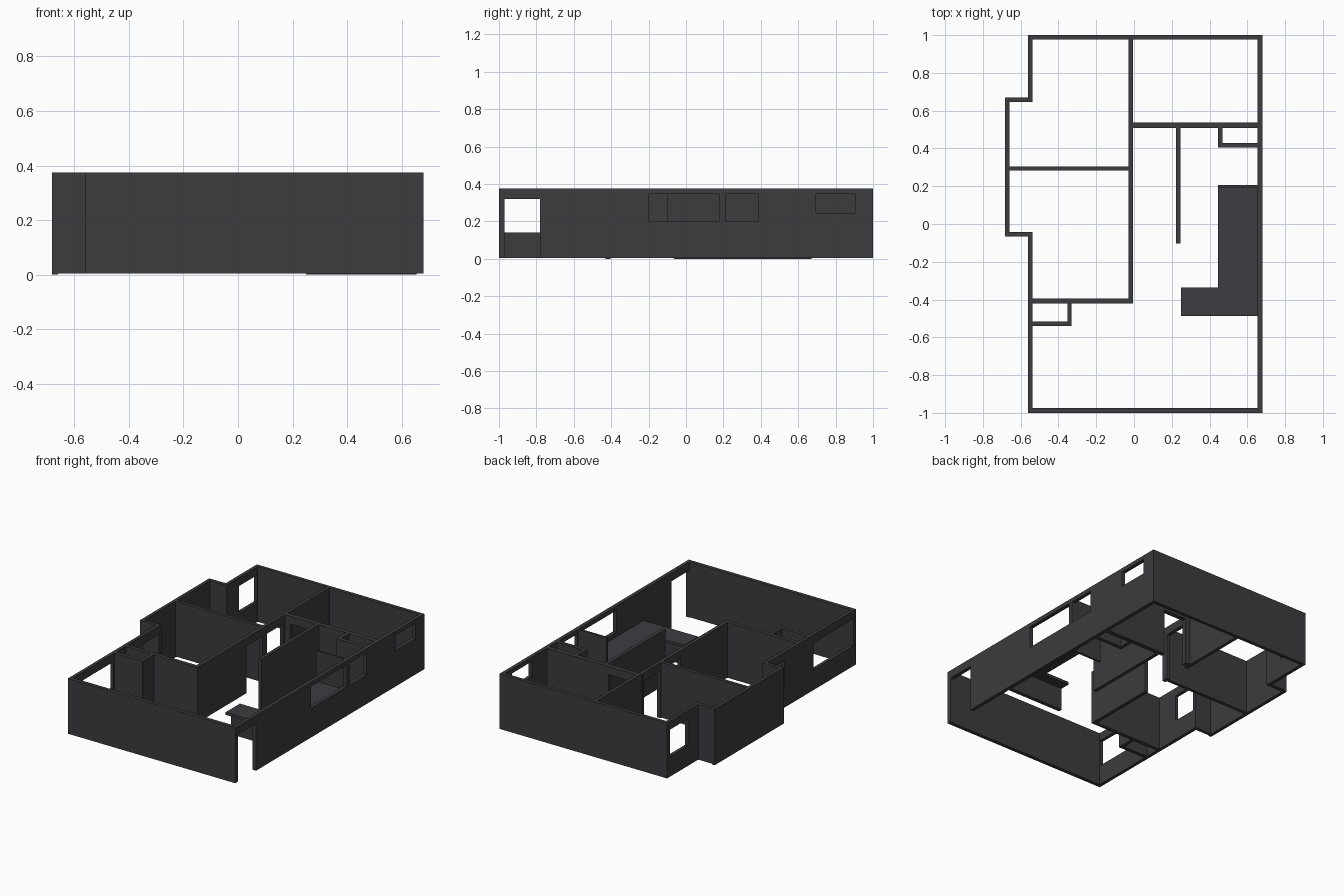
import bpy, bmesh

if "Cube" in bpy.data.objects:
    bpy.data.objects.remove(bpy.data.objects["Cube"])

TOP, BASE = 0.375, 0.005
DOOR = (-0.02, 0.32)      # z range of door openings
WIN = (0.14, 0.32)        # z range of large windows
HIGH = (0.20, 0.347)      # z range of high windows


def material(name, rgb):
    m = bpy.data.materials.new(name)
    m.diffuse_color = (*rgb, 1)
    m.use_nodes = True
    m.node_tree.nodes["Principled BSDF"].inputs["Base Color"].default_value = m.diffuse_color
    return m


DARK = material("dark_wall", (0.045, 0.045, 0.05))
SLAB = material("dark_counter", (0.045, 0.045, 0.055))


def box(name, x, y, z=(BASE, TOP), mat=DARK):
    bm = bmesh.new()
    bmesh.ops.create_cube(bm, size=1)
    for v in bm.verts:
        v.co = [r[0] if c < 0 else r[1] for c, r in zip(v.co, (x, y, z))]
    me = bpy.data.meshes.new(name)
    bm.to_mesh(me)
    bm.free()
    ob = bpy.data.objects.new(name, me)
    bpy.context.collection.objects.link(ob)
    me.materials.append(mat)
    return ob


def wall(name, x, y, openings=(), z=(BASE, TOP)):
    """Wall slab; each opening is (start, end, z range) along its long axis."""
    ob = box(name, x, y, z)
    along_x = x[1] - x[0] > y[1] - y[0]
    for a, b, zr in openings:
        thick = y if along_x else x
        through = (thick[0] - 0.02, thick[1] + 0.02)
        cut = box("cutter", *(((a, b), through) if along_x else (through, (a, b))), zr)
        cut.hide_render = True
        mod = ob.modifiers.new("opening", 'BOOLEAN')
        mod.operation, mod.solver, mod.object = 'DIFFERENCE', 'EXACT', cut
        bpy.context.view_layer.objects.active = ob
        bpy.ops.object.modifier_apply(modifier=mod.name)
        bpy.data.objects.remove(cut)
    return ob


# Outer walls
wall("front_wall", (-0.56, 0.68), (-1, -0.975))
wall("back_wall", (-0.56, 0.68), (0.977, 1))
wall("right_wall", (0.655, 0.68), (-0.975, 0.977),
     [(-0.97, -0.78, DOOR), (-0.2, 0.18, HIGH), (0.21, 0.387, HIGH), (0.695, 0.905, (0.245, 0.347))])
wall("left_front_wall", (-0.56, -0.538), (-0.975, -0.065),
     [(-0.97, -0.55, WIN), (-0.24, -0.07, WIN)])
wall("left_back_wall", (-0.56, -0.538), (0.67, 0.977), [(0.78, 0.97, WIN)])

# Projecting bay on the left
wall("bay_side_wall", (-0.682, -0.66), (-0.065, 0.67), z=(0, TOP))
wall("bay_front_wall", (-0.66, -0.538), (-0.065, -0.043))
wall("bay_back_wall", (-0.66, -0.538), (0.647, 0.67))

# Inner walls
wall("spine_wall_back", (-0.028, -0.006), (0.505, 0.977))
wall("spine_wall", (-0.03, -0.006), (-0.42, 0.505),
     [(0.10, 0.27, DOOR), (0.315, 0.485, DOOR)])
wall("bedroom_divider", (-0.66, -0.03), (0.283, 0.305))
wall("living_room_divider", (-0.538, -0.03), (-0.42, -0.395))
wall("back_room_divider", (-0.006, 0.655), (0.507, 0.537), [(0.03, 0.2, DOOR)])
wall("hall_partition", (0.222, 0.245), (-0.102, 0.507))

# Closets
wall("front_closet_face", (-0.538, -0.33), (-0.54, -0.515))
wall("front_closet_side", (-0.352, -0.33), (-0.515, -0.42))
wall("rear_closet_face", (0.445, 0.655), (0.405, 0.43))
wall("rear_closet_side", (0.445, 0.468), (0.43, 0.507))

# Kitchen: L-shaped worktop, bar wall and end panel
ZC = (0.152, 0.17)
box("bar_top", (0.25, 0.655), (-0.487, -0.337), ZC, SLAB)
box("worktop", (0.445, 0.655), (-0.337, 0.192), ZC, SLAB)
box("bar_support", (0.25, 0.655), (-0.43, -0.405), (0, ZC[0]))
box("kitchen_end_panel", (0.445, 0.655), (0.192, 0.206))
